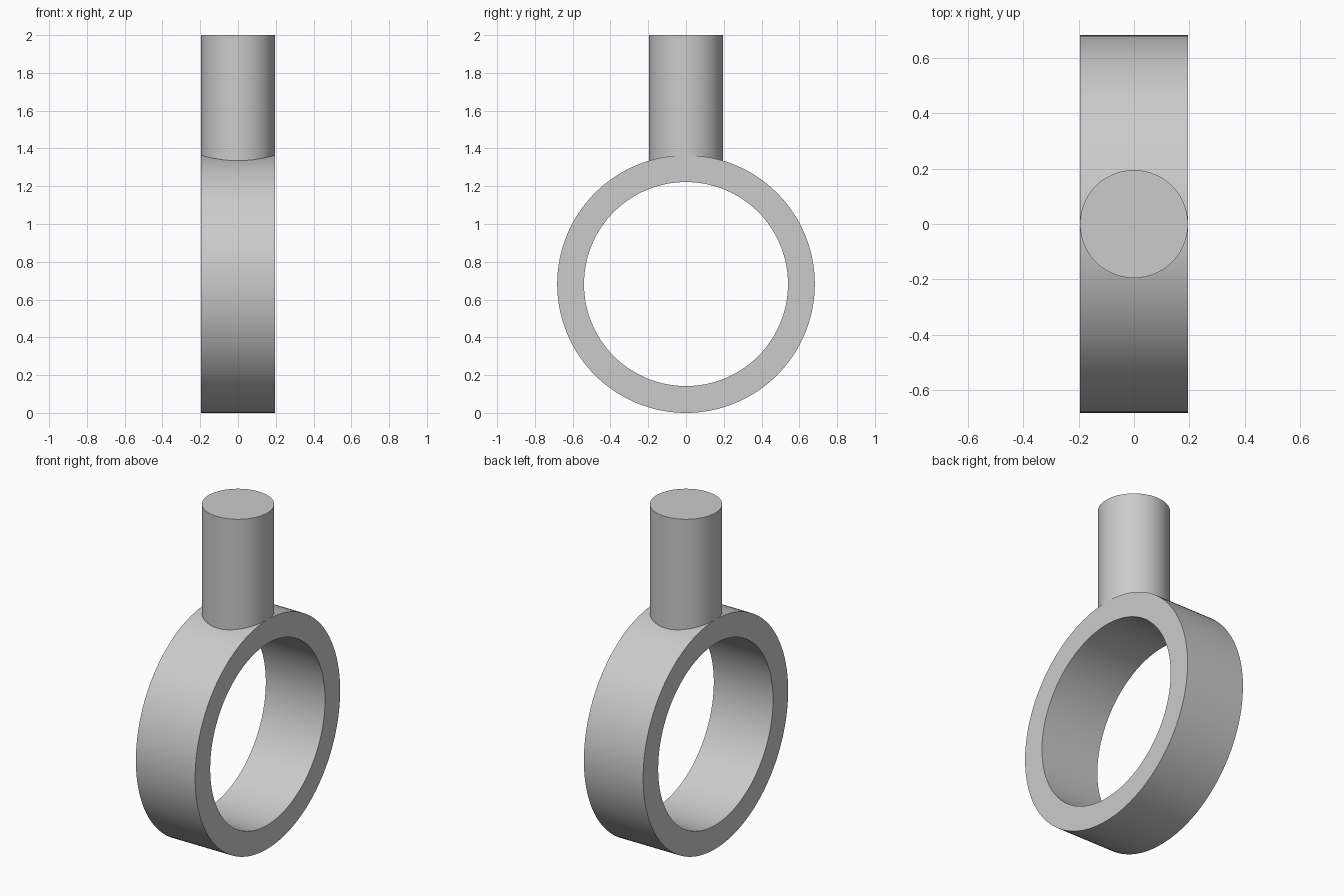
import bpy
import bmesh
import math
from mathutils import Matrix

if "Cube" in bpy.data.objects:
    bpy.data.objects.remove(bpy.data.objects["Cube"], do_unlink=True)

WIDTH = 0.39
OUTER, INNER = 0.682, 0.54
SEGMENTS = 128

grey = bpy.data.materials.new("plain_grey")
grey.use_nodes = True
colour = (0.6, 0.6, 0.6, 1)
grey.diffuse_color = colour
grey.node_tree.nodes["Principled BSDF"].inputs["Base Color"].default_value = colour


def finish(bm, name):
    """Turn a bmesh into a smooth-shaded object with crisp rims."""
    bmesh.ops.recalc_face_normals(bm, faces=bm.faces)
    mesh = bpy.data.meshes.new(name)
    bm.to_mesh(mesh)
    bm.free()
    mesh.materials.append(grey)
    obj = bpy.data.objects.new(name, mesh)
    bpy.context.collection.objects.link(obj)
    bpy.ops.object.select_all(action="DESELECT")
    obj.select_set(True)
    bpy.context.view_layer.objects.active = obj
    bpy.ops.object.shade_smooth_by_angle(angle=math.radians(30))
    return obj


# Ring: rectangular section spun around the x axis
bm = bmesh.new()
half = WIDTH / 2
section = [(-half, INNER), (half, INNER), (half, OUTER), (-half, OUTER)]
verts = [bm.verts.new((x, 0, r)) for x, r in section]
edges = [bm.edges.new((verts[i], verts[(i + 1) % 4])) for i in range(4)]
bmesh.ops.spin(bm, geom=verts + edges, cent=(0, 0, 0), axis=(1, 0, 0),
               angle=math.tau, steps=SEGMENTS, use_merge=True)
bmesh.ops.remove_doubles(bm, verts=bm.verts, dist=0.0001)
ring = finish(bm, "ring")
ring.location.z = OUTER

# Stem: upright cylinder, its foot sunk into the ring wall
foot, top = 1.27, 2.0
bm = bmesh.new()
bmesh.ops.create_cone(bm, cap_ends=True, segments=SEGMENTS, radius1=half,
                      radius2=half, depth=top - foot,
                      matrix=Matrix.Translation((0, 0, (foot + top) / 2)))
finish(bm, "stem")
